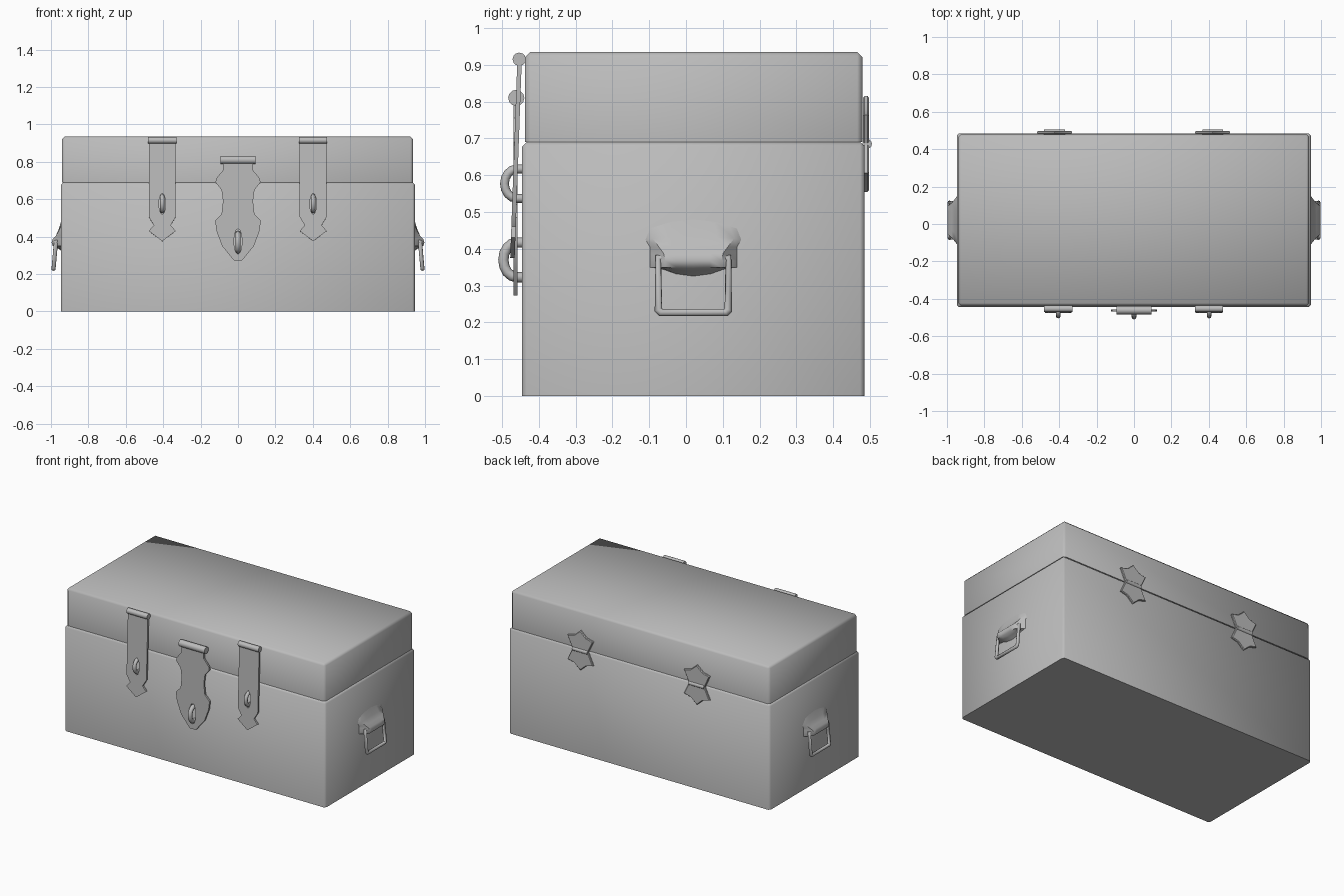
import bpy, bmesh, math
from mathutils import Matrix, Vector

cube = bpy.data.objects.get("Cube")
if cube:
    bpy.data.objects.remove(cube, do_unlink=True)

GREY = (0.5, 0.5, 0.5, 1)
metal = bpy.data.materials.new("plain_grey")
metal.use_nodes = True
metal.diffuse_color = GREY
metal.node_tree.nodes["Principled BSDF"].inputs["Base Color"].default_value = GREY


def finish(name, mesh, matrix=Matrix(), angle=35):
    """Link a mesh as a named part with the grey material."""
    mesh.transform(matrix)
    mesh.materials.clear()
    mesh.materials.append(metal)
    ob = bpy.data.objects.new(name, mesh)
    bpy.context.collection.objects.link(ob)
    bpy.ops.object.select_all(action='DESELECT')
    ob.select_set(True)
    bpy.context.view_layer.objects.active = ob
    bpy.ops.object.shade_smooth_by_angle(angle=math.radians(angle))
    return ob


def from_bmesh(name, bm, matrix=Matrix(), angle=35):
    bmesh.ops.recalc_face_normals(bm, faces=bm.faces)
    mesh = bpy.data.meshes.new(name)
    bm.to_mesh(mesh)
    bm.free()
    return finish(name, mesh, matrix, angle)


def from_curve(name, curve, matrix=Matrix(), angle=35):
    temp = bpy.data.objects.new("temp", curve)
    bpy.context.collection.objects.link(temp)
    graph = bpy.context.evaluated_depsgraph_get()
    mesh = bpy.data.meshes.new_from_object(temp.evaluated_get(graph))
    bpy.data.objects.remove(temp, do_unlink=True)
    return finish(name, mesh, matrix, angle)


def add_spline(curve, points, cyclic):
    spline = curve.splines.new('POLY')
    spline.points.add(len(points) - 1)
    for p, co in zip(spline.points, points):
        p.co = (*co, 1)
    spline.use_cyclic_u = cyclic


def tube(name, points, radius, cyclic=False):
    curve = bpy.data.curves.new(name, 'CURVE')
    curve.dimensions = '3D'
    curve.bevel_depth = radius
    curve.bevel_resolution = 2
    curve.use_fill_caps = True
    add_spline(curve, points, cyclic)
    return from_curve(name, curve, angle=60)


def plate(name, half, matrix, thick, slot=None, bevel=0.0):
    """Flat plate from a mirrored half outline, with an optional slot."""
    curve = bpy.data.curves.new(name, 'CURVE')
    curve.dimensions = '2D'
    curve.fill_mode = 'BOTH'
    curve.extrude = thick / 2
    curve.bevel_depth = bevel
    curve.bevel_resolution = 0
    outline = half + [(-x, y) for x, y in reversed(half) if x > 0]
    add_spline(curve, [(x, y, 0) for x, y in outline], True)
    if slot:
        z, w, h = slot
        ring = [math.tau * i / 12 for i in range(12)]
        add_spline(curve, [(w * math.cos(a), z + h * math.sin(a), 0) for a in ring], True)
    return from_curve(name, curve, matrix)


def barrel(name, centre, radius, length):
    bm = bmesh.new()
    bmesh.ops.create_cone(bm, cap_ends=True, segments=12, radius1=radius,
                          radius2=radius, depth=length)
    return from_bmesh(name, bm, Matrix.Translation(centre) @ Matrix.Rotation(math.pi / 2, 4, 'Y'))


def box(name, low, high, bevel):
    """Box with all edges bevelled but the bottom ones."""
    low, high = Vector(low), Vector(high)
    bm = bmesh.new()
    bmesh.ops.create_cube(bm, size=1)
    bmesh.ops.transform(bm, verts=bm.verts, matrix=Matrix.Translation((low + high) / 2)
                        @ Matrix.Diagonal((*(high - low), 1)))
    edges = [e for e in bm.edges if max(v.co.z for v in e.verts) > low.z + 0.01]
    bmesh.ops.bevel(bm, geom=edges, offset=bevel, segments=1, affect='EDGES')
    return from_bmesh(name, bm, angle=46)


def staple(name, x, z, height, reach, radius):
    arc = [math.pi * (i / 8 - 0.5) for i in range(9)]
    pts = [(x, -0.46 - reach * math.cos(a), z + height * math.sin(a)) for a in arc]
    ends = [(x, -0.435, z - height), (x, -0.435, z + height)]
    return tube(name, [ends[0]] + pts + [ends[1]], radius)


# Trunk body and lid
box("trunk_body", (-0.947, -0.445, 0), (0.945, 0.485, 0.69), 0.012)
box("trunk_lid", (-0.94, -0.437, 0.69), (0.936, 0.479, 0.935), 0.014)

# Front side hasps, leaning out slightly toward the bottom
upright = Matrix.Rotation(math.pi / 2, 4, 'X')
arrow = [(0.072, 0), (0.072, -0.41), (0.045, -0.455), (0.072, -0.485), (0, -0.54)]
for side, x in (("right", -0.405), ("left", 0.402)):
    lean = Matrix.Translation((x, -0.452, 0.915)) @ Matrix.Rotation(math.pi / 2 - 0.036, 4, 'X')
    plate(side + "_strap", arrow, lean, 0.012, slot=(-0.34, 0.018, 0.056))
    barrel(side + "_strap_barrel", (x, -0.453, 0.915), 0.018, 0.15)
    staple(side + "_strap_staple", x, 0.577, 0.04, 0.033, 0.012)

# Central lock hasp
shield = [(0.08, 0.80), (0.08, 0.755), (0.117, 0.71), (0.12, 0.69), (0.088, 0.65),
          (0.08, 0.59), (0.088, 0.52), (0.122, 0.485), (0.115, 0.43), (0.085, 0.35),
          (0.022, 0.273)]
plate("lock_hasp", shield, Matrix.Translation((0, -0.463, 0)) @ upright, 0.012,
      slot=(0.374, 0.022, 0.068))
barrel("lock_hasp_barrel", (0, -0.461, 0.81), 0.022, 0.188)
staple("lock_staple", 0, 0.37, 0.047, 0.036, 0.014)

# Rear hinges with star-shaped leaves
leaf = [(0.055, 0.006), (0.088, 0.076), (0.042, 0.088), (0, 0.125)]
for side, x in (("right", -0.425), ("left", 0.42)):
    for level, flip in (("upper", 1), ("lower", -1)):
        place = Matrix.Translation((x, 0.489, 0.685)) @ upright @ Matrix.Diagonal((1, flip, 1, 1))
        plate(f"{side}_hinge_{level}_leaf", leaf, place, 0.008, bevel=0.004)
    barrel(side + "_hinge_barrel", (x, 0.492, 0.685), 0.013, 0.11)

# Side handles: a rolled bracket and a hanging square ring
# rows: half width, height, drop toward the ends, distance from centre
rows = [(0.115, 0.48, 0.025, 0.946), (0.13, 0.435, 0.01, 0.96), (0.11, 0.405, 0.0, 0.974),
        (0.095, 0.388, 0.0, 0.99), (0.09, 0.368, 0.0, 0.997), (0.09, 0.35, 0.0, 0.99),
        (0.1, 0.34, -0.012, 0.968), (0.095, 0.326, -0.025, 0.946)]
columns = [-1, -0.85, -0.5, 0, 0.5, 0.85, 1]
for side, s in (("right", -1), ("left", 1)):
    bm = bmesh.new()
    grid = []
    for half, z, drop, x in rows:
        line = []
        for t in columns:
            end = abs(t) == 1
            y = 0.02 + t * (max(half, 0.118) if end else half)
            line.append(bm.verts.new((s * (0.945 if end else x), y, z - drop * t * t)))
        grid.append(line)
    for a, b in zip(grid, grid[1:]):
        for i in range(len(columns) - 1):
            bm.faces.new((a[i], a[i + 1], b[i + 1], b[i]))
    bm.faces.new([r[0] for r in grid] + grid[-1][1:-1]
                 + [r[-1] for r in reversed(grid)] + grid[0][-2:0:-1])
    from_bmesh(side + "_handle_bracket", bm, angle=50)
    ring = [(-0.075, 0.375), (-0.075, 0.234), (-0.068, 0.227), (0.108, 0.227),
            (0.115, 0.234), (0.115, 0.375)]
    tube(side + "_handle_ring",
         [(s * (0.973 + (0.375 - z) * 0.09), y, z) for y, z in ring], 0.011, cyclic=True)
